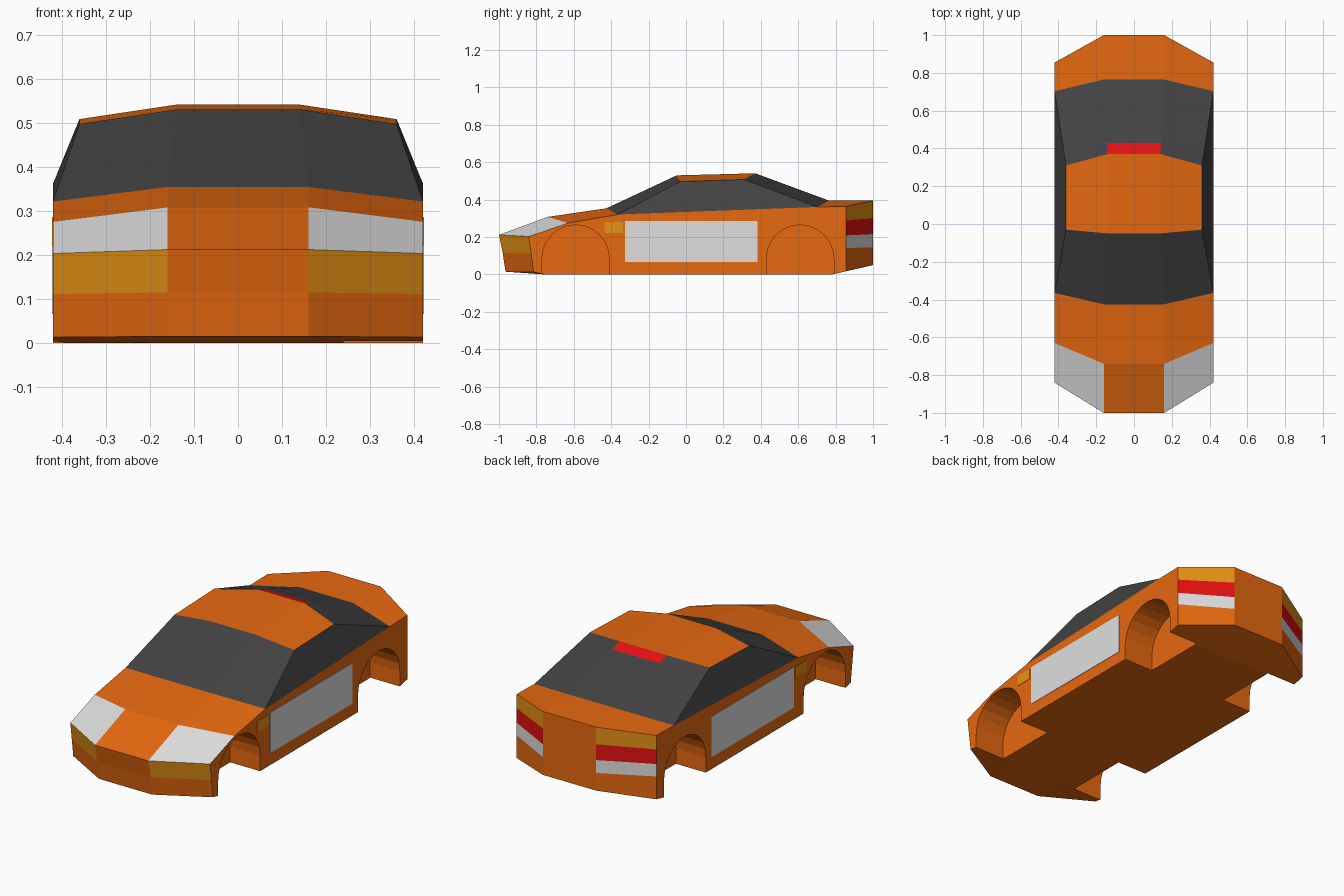
import bpy, bmesh, math
from mathutils import Vector

cube = bpy.data.objects.get("Cube")
if cube:
    bpy.data.objects.remove(cube, do_unlink=True)


def material(name, r, g, b):
    m = bpy.data.materials.new(name)
    m.use_nodes = True
    m.diffuse_color = (r, g, b, 1)
    m.node_tree.nodes["Principled BSDF"].inputs["Base Color"].default_value = (r, g, b, 1)
    return m


ORANGE, GLASS, WHITE, AMBER, RED = range(5)
MATS = [material("orange paint", 0.8, 0.14, 0.005),
        material("dark glass", 0.055, 0.055, 0.055),
        material("pale grey", 0.74, 0.74, 0.74),
        material("amber lamp", 0.8, 0.29, 0.008),
        material("red lamp", 0.95, 0.006, 0.006)]


def make_object(name, bm, mats):
    bmesh.ops.recalc_face_normals(bm, faces=bm.faces[:])
    mesh = bpy.data.meshes.new(name)
    bm.to_mesh(mesh)
    bm.free()
    for m in mats:
        mesh.materials.append(m)
    ob = bpy.data.objects.new(name, mesh)
    bpy.context.collection.objects.link(ob)
    return ob


# Body rows running from under the nose, over the roof, to under the tail:
# inner point (x, y, z), outer point (x, y, z), then the colours of the
# centre and outer strips between this row and the next
IN, OUT = 0.16, 0.42
ROWS = [
    ((IN, -0.75, 0), (OUT, -0.75, 0), ORANGE, ORANGE),
    ((IN, -0.965, 0.015), (OUT, -0.815, 0.013), ORANGE, ORANGE),
    ((IN, -0.98, 0.115), (OUT, -0.828, 0.111), ORANGE, AMBER),
    ((IN, -1, 0.212), (OUT, -0.84, 0.203), ORANGE, WHITE),
    ((IN, -0.74, 0.308), (OUT, -0.63, 0.275), ORANGE, ORANGE),
    ((IN, -0.425, 0.354), (OUT, -0.365, 0.321), GLASS, GLASS),
    ((0.14, -0.05, 0.53), (0.36, -0.03, 0.497), ORANGE, ORANGE),
    ((0.14, 0.37, 0.541), (0.36, 0.31, 0.508), RED, GLASS),
    ((0.143, 0.43, 0.519), (0.369, 0.369, 0.486), GLASS, GLASS),
    ((IN, 0.765, 0.395), (OUT, 0.703, 0.361), ORANGE, ORANGE),
    ((IN, 1, 0.395), (OUT, 0.855, 0.364), ORANGE, AMBER),
    ((IN, 1, 0.302), (OUT, 0.855, 0.288), ORANGE, RED),
    ((IN, 1, 0.216), (OUT, 0.855, 0.209), ORANGE, WHITE),
    ((IN, 1, 0.146), (OUT, 0.855, 0.141), ORANGE, ORANGE),
    ((IN, 1, 0.05), (OUT, 0.855, 0.017), ORANGE, ORANGE),
    ((IN, 0.78, 0), (OUT, 0.78, 0), ORANGE, ORANGE),
]
COWL, DECK = 5, 9

bm = bmesh.new()
grid = []
for inner, outer, _, _ in ROWS:
    (xi, yi, zi), (xo, yo, zo) = inner, outer
    grid.append([bm.verts.new(p) for p in
                 ((-xo, yo, zo), (-xi, yi, zi), (xi, yi, zi), (xo, yo, zo))])
for i, row in enumerate(grid):
    nxt = grid[(i + 1) % len(grid)]
    for c in range(3):
        face = bm.faces.new((row[c], row[c + 1], nxt[c + 1], nxt[c]))
        face.material_index = ROWS[i][2] if c == 1 else ROWS[i][3]
# Flat flanks and side windows
for c in (0, 3):
    edge = [row[c] for row in grid]
    bm.faces.new(edge[:COWL + 1] + edge[DECK:])
    bm.faces.new(edge[COWL:DECK + 1]).material_index = GLASS
body = make_object("car_body", bm, MATS)


# Wheel arches cut from the flanks
def arch_cutter(name, y, side):
    radius, spring, steps = 0.18, 0.085, 12
    outline = [(y + radius, -0.1)]
    for k in range(steps + 1):
        a = math.pi * k / steps
        outline.append((y + radius * math.cos(a), spring + radius * math.sin(a)))
    outline.append((y - radius, -0.1))
    cb = bmesh.new()
    face = cb.faces.new([cb.verts.new((side * 0.24, py, pz)) for py, pz in outline])
    ext = bmesh.ops.extrude_face_region(cb, geom=[face])
    moved = [v for v in ext["geom"] if isinstance(v, bmesh.types.BMVert)]
    bmesh.ops.translate(cb, verts=moved, vec=Vector((side * 0.3, 0, 0)))
    cutter = make_object(name, cb, MATS[:1])
    cutter.hide_render = True
    return cutter


cutters = []
for end, y in (("front", -0.59), ("rear", 0.61)):
    for label, side in (("right", -1), ("left", 1)):
        cutter = arch_cutter(f"{end}_{label}_arch_cutter", y, side)
        mod = body.modifiers.new(f"{end}_{label}_arch", "BOOLEAN")
        mod.operation = "DIFFERENCE"
        mod.solver = "EXACT"
        mod.object = cutter
        cutters.append(cutter)
bpy.context.view_layer.objects.active = body
for name in [m.name for m in body.modifiers]:
    bpy.ops.object.modifier_apply(modifier=name)
for cutter in cutters:
    bpy.data.objects.remove(cutter, do_unlink=True)


# Thin plates on both flanks
def side_plate(name, side, y0, y1, z0, z1, mat):
    pb = bmesh.new()
    bmesh.ops.create_cube(pb, size=1)
    bmesh.ops.scale(pb, verts=pb.verts, vec=(0.004, y1 - y0, z1 - z0))
    bmesh.ops.translate(pb, verts=pb.verts,
                        vec=(side * OUT, (y0 + y1) / 2, (z0 + z1) / 2))
    make_object(name, pb, [MATS[mat]])


for label, side in (("right", -1), ("left", 1)):
    side_plate(f"{label}_door_panel", side, -0.325, 0.382, 0.066, 0.286, WHITE)
    side_plate(f"{label}_side_marker", side, -0.436, -0.338, 0.222, 0.282, AMBER)
